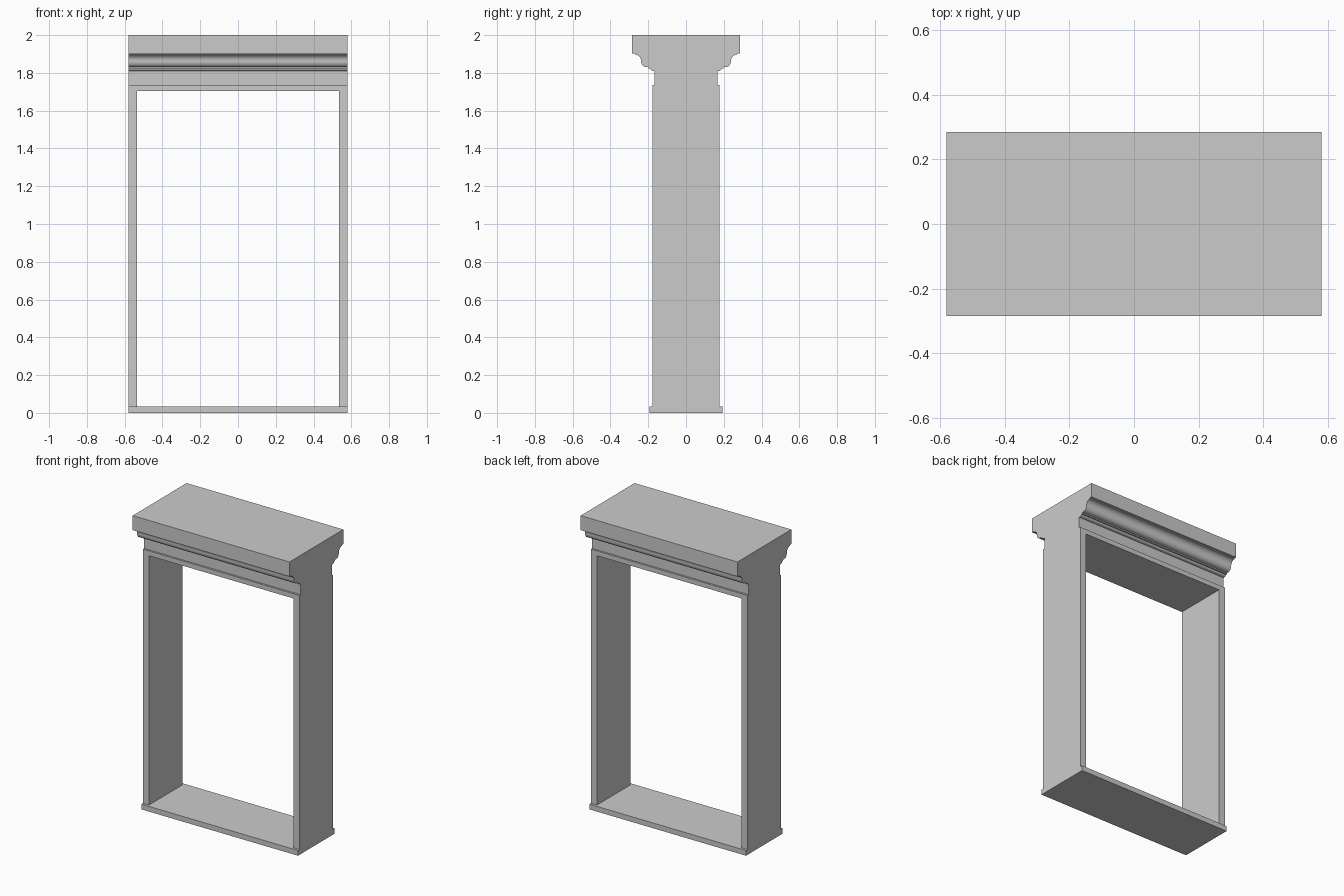
import bpy, bmesh, math

if "Cube" in bpy.data.objects:
    bpy.data.objects.remove(bpy.data.objects["Cube"])

HALF_W = 0.58      # outer half width
OPEN_W = 0.534     # half width of the opening
SILL_Z, HEAD_Z = 0.035, 1.703


def prism(name, half, x0, x1, caps=True):
    """Extrude a y-symmetric profile (right half, bottom to top) along x."""
    pts = half + [(-y, z) for y, z in reversed(half)]
    bm = bmesh.new()
    a = [bm.verts.new((x0, y, z)) for y, z in pts]
    b = [bm.verts.new((x1, y, z)) for y, z in pts]
    n = len(pts)
    bm.faces.new(a)
    bm.faces.new(b)
    for i in range(n):
        j = (i + 1) % n
        # open ends are used where a part butts against its neighbours
        if caps or abs(pts[i][1] - pts[j][1]) > 1e-6:
            bm.faces.new((a[i], a[j], b[j], b[i]))
    bmesh.ops.recalc_face_normals(bm, faces=bm.faces)
    me = bpy.data.meshes.new(name)
    bm.to_mesh(me)
    bm.free()
    ob = bpy.data.objects.new(name, me)
    bpy.context.collection.objects.link(ob)
    return ob


def arc(cy, cz, ry, rz, a0, a1, n=10):
    """Elliptical arc points, angles in degrees."""
    return [(cy + ry * math.cos(math.radians(a0 + (a1 - a0) * i / n)),
             cz + rz * math.sin(math.radians(a0 + (a1 - a0) * i / n)))
            for i in range(n + 1)]


# Sill slab, slightly deeper than the jambs
prism("sill", [(0.194, 0), (0.194, SILL_Z)], -HALF_W, HALF_W)

# Side jambs
for side, s in (("left", -1), ("right", 1)):
    x0, x1 = sorted((s * OPEN_W, s * HALF_W))
    prism(side + "_jamb", [(0.178, SILL_Z), (0.178, HEAD_Z)], x0, x1, caps=False)

# Head with frieze, bead, reverse ogee moulding and square crown
profile = [(0.178, HEAD_Z), (0.178, 1.735), (0.166, 1.735), (0.166, 1.81)]
profile += arc(0.172, 1.822, 0.016, 0.012, -90, 0, 6)       # small bead
profile += [(0.198, 1.822), (0.198, 1.83)]
profile += arc(0.210, 1.863, 0.028, 0.033, -90, 0)          # convex lower curve
profile += arc(0.270, 1.863, 0.032, 0.034, 180, 90)[1:]     # concave upper curve
profile += [(0.270, 1.903), (0.285, 1.903), (0.285, 2.0)]
head = prism("cornice_head", profile, -HALF_W, HALF_W)

# Smooth only the curved mouldings
bpy.context.view_layer.objects.active = head
head.select_set(True)
bpy.ops.object.shade_smooth_by_angle(angle=math.radians(30))
